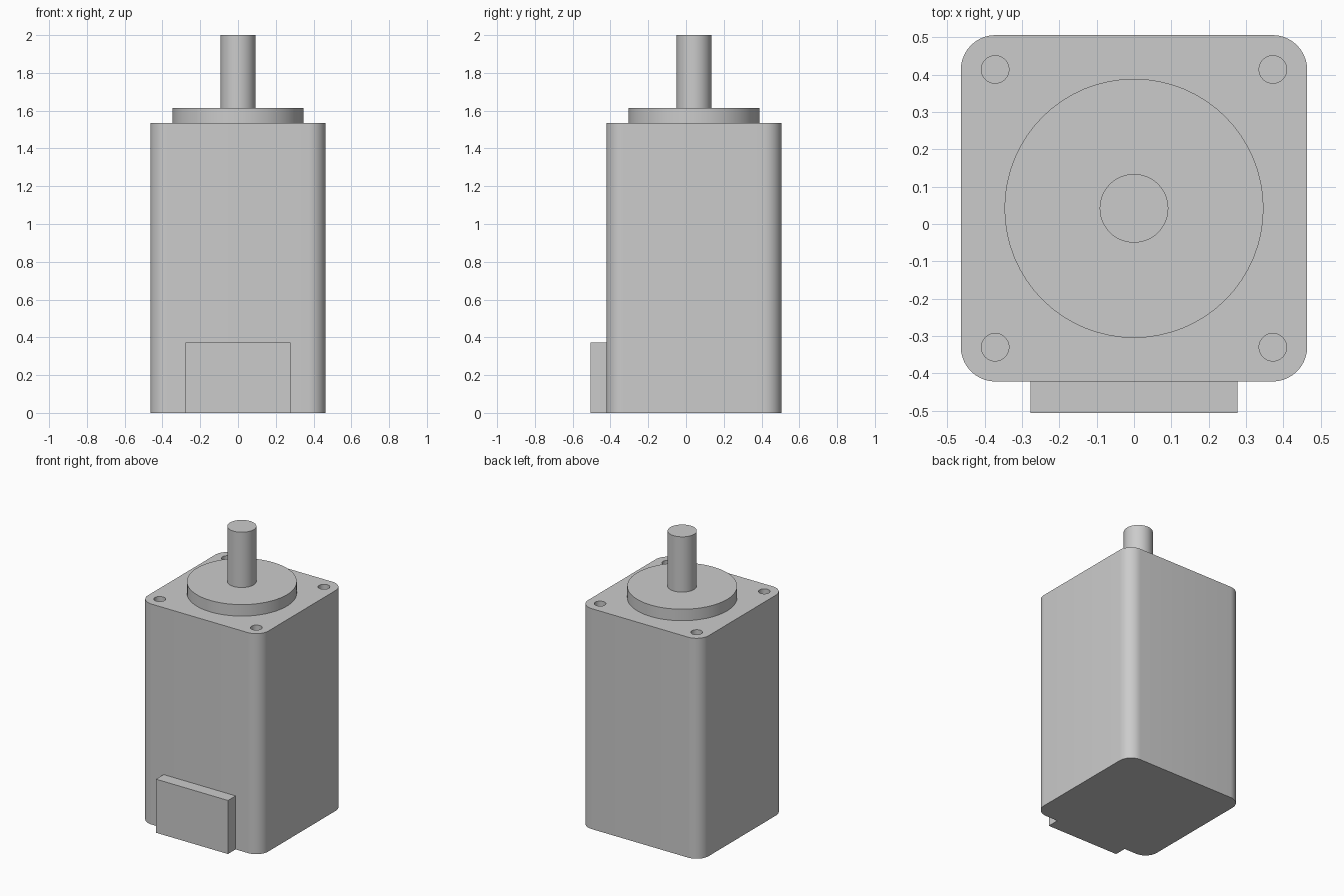
import bpy
import bmesh
import math

default = bpy.data.objects.get("Cube")
if default:
    bpy.data.objects.remove(default, do_unlink=True)

AXIS_Y = 0.042      # motor axis sits behind the centre because of the connector
HALF = 0.464        # half width of the square housing
BODY_TOP = 1.535
CORNER = 0.093
HOLE_POS = 0.372
HOLE_DEPTH = 0.1

grey = bpy.data.materials.new("light grey metal")
grey.use_nodes = True
colour = (0.6, 0.6, 0.6, 1)
grey.diffuse_color = colour
grey.node_tree.nodes["Principled BSDF"].inputs["Base Color"].default_value = colour


def finish(obj, name):
    obj.name = name
    obj.data.name = name
    obj.data.materials.clear()
    obj.data.materials.append(grey)
    return obj


def smooth(obj):
    bpy.ops.object.select_all(action="DESELECT")
    obj.select_set(True)
    bpy.context.view_layer.objects.active = obj
    bpy.ops.object.shade_smooth_by_angle(angle=math.radians(35))


def box(name, x, y, z):
    """Box spanning the given (min, max) ranges."""
    bpy.ops.mesh.primitive_cube_add(size=1)
    obj = bpy.context.object
    for v in obj.data.vertices:
        v.co = [sum(r) / 2 + c * (r[1] - r[0]) for c, r in zip(v.co, (x, y, z))]
    return finish(obj, name)


def cylinder(name, radius, x, y, bottom, top, sides=48):
    bpy.ops.mesh.primitive_cylinder_add(
        vertices=sides, radius=radius, depth=top - bottom,
        location=(x, y, (bottom + top) / 2))
    return finish(bpy.context.object, name)


# Housing with rounded upright corners
housing = box("motor_housing", (-HALF, HALF),
              (AXIS_Y - HALF, AXIS_Y + HALF), (0, BODY_TOP))
bm = bmesh.new()
bm.from_mesh(housing.data)
upright = [e for e in bm.edges
           if abs(e.verts[0].co.z - e.verts[1].co.z) > 1]
bmesh.ops.bevel(bm, geom=upright, offset=CORNER, segments=10,
                profile=0.5, affect="EDGES")
bm.to_mesh(housing.data)
bm.free()

# Blind mounting holes in the four corners
for sx in (-1, 1):
    for sy in (-1, 1):
        cutter = cylinder("hole_cutter", 0.037, sx * HOLE_POS,
                          AXIS_Y + sy * HOLE_POS,
                          BODY_TOP - HOLE_DEPTH, BODY_TOP + 0.1, 32)
        cutter.hide_render = True
        mod = housing.modifiers.new("mounting_hole", "BOOLEAN")
        mod.operation = "DIFFERENCE"
        mod.solver = "EXACT"
        mod.object = cutter
        bpy.context.view_layer.objects.active = housing
        bpy.ops.object.modifier_apply(modifier=mod.name)
        bpy.data.objects.remove(cutter, do_unlink=True)
smooth(housing)

# Pilot flange and output shaft
smooth(cylinder("pilot_flange", 0.347, 0, AXIS_Y, BODY_TOP, 1.615, 64))
smooth(cylinder("output_shaft", 0.092, 0, AXIS_Y, 1.615, 2))

# Cable connector block at the foot of the front face
box("connector_block", (-0.277, 0.277), (-0.506, AXIS_Y - HALF), (0, 0.373))
